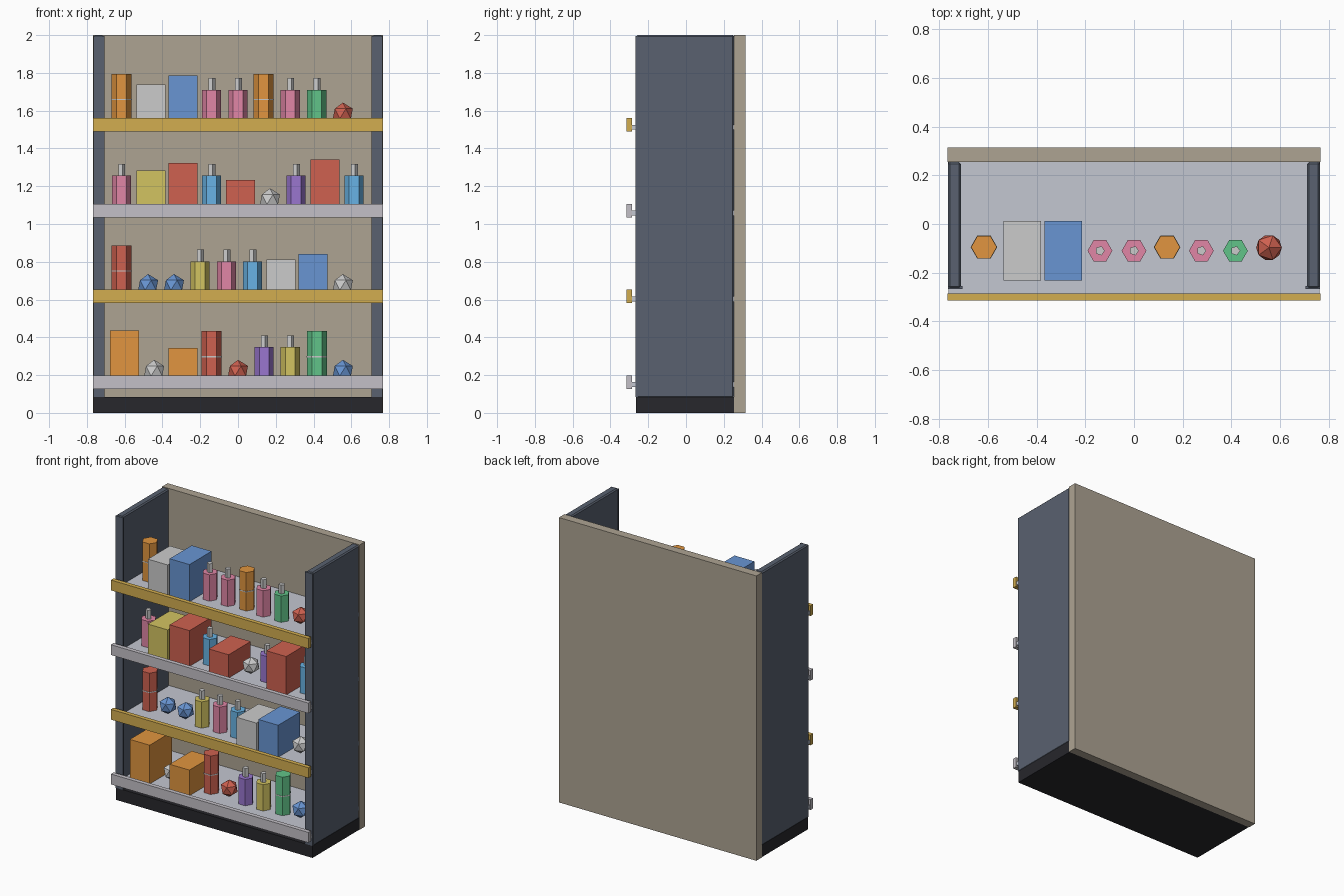
import bpy, bmesh, math

if "Cube" in bpy.data.objects:
    bpy.data.objects.remove(bpy.data.objects["Cube"])

COLORS = {
    "frame": (0.10, 0.12, 0.16), "base": (0.02, 0.02, 0.025), "back": (0.42, 0.37, 0.29),
    "shelf": (0.55, 0.57, 0.64), "gold": (0.65, 0.42, 0.08), "silver": (0.55, 0.53, 0.57),
    "orange": (0.75, 0.30, 0.05), "white": (0.75, 0.75, 0.76), "blue": (0.14, 0.30, 0.65),
    "sky": (0.14, 0.45, 0.78), "pink": (0.75, 0.24, 0.38), "green": (0.12, 0.55, 0.25),
    "red": (0.62, 0.12, 0.08), "yellow": (0.65, 0.55, 0.12), "purple": (0.32, 0.18, 0.62),
}
mats = {}
for key, rgb in COLORS.items():
    mats[key] = bpy.data.materials.new(key)
    mats[key].diffuse_color = (*rgb, 1)


def finish(name, bm, color):
    bmesh.ops.recalc_face_normals(bm, faces=bm.faces)
    me = bpy.data.meshes.new(name)
    bm.to_mesh(me)
    bm.free()
    me.materials.append(mats[color])
    ob = bpy.data.objects.new(name, me)
    bpy.context.collection.objects.link(ob)
    return ob


def box(name, x0, x1, y0, y1, z0, z1, color, bevel=0):
    bm = bmesh.new()
    bmesh.ops.create_cube(bm, size=1)
    for v in bm.verts:
        v.co = ((x0 + x1) / 2 + v.co.x * (x1 - x0),
                (y0 + y1) / 2 + v.co.y * (y1 - y0),
                (z0 + z1) / 2 + v.co.z * (z1 - z0))
    ob = finish(name, bm, color)
    if bevel:
        mod = ob.modifiers.new("chamfer", "BEVEL")
        mod.width, mod.segments = bevel, 1
    return ob


def prism(name, x, y, z0, z1, r, sides, color):
    bm = bmesh.new()
    ring = [bm.verts.new((x + r * math.cos(2 * math.pi * i / sides),
                          y + r * math.sin(2 * math.pi * i / sides), z0)) for i in range(sides)]
    base = bm.faces.new(ring)
    top = bmesh.ops.extrude_face_region(bm, geom=[base], use_keep_orig=True)["geom"]
    bmesh.ops.translate(bm, vec=(0, 0, z1 - z0),
                        verts=[g for g in top if isinstance(g, bmesh.types.BMVert)])
    return finish(name, bm, color)


# Products, each standing on shelf height z
def can(x, z, color):
    prism("can", x, -0.095, z, z + 0.27, 0.053, 6, color)
    prism("can_band", x, -0.095, z + 0.131, z + 0.138, 0.055, 6, "white")


def bottle(x, z, color):
    prism("bottle_body", x, -0.11, z, z + 0.185, 0.051, 6, color)
    prism("bottle_neck", x, -0.11, z + 0.185, z + 0.247, 0.02, 5, "white")


def ball(x, z, color):
    bm = bmesh.new()
    bmesh.ops.create_icosphere(bm, subdivisions=1, radius=0.059)
    bmesh.ops.translate(bm, vec=(x, -0.097, z + 0.059), verts=bm.verts)
    finish("ball", bm, color)


def carton(x, z, color, h):
    box("carton", x - 0.077, x + 0.077, -0.233, 0.012, z, z + h, color)


# Cabinet shell
box("plinth", -0.764, 0.764, -0.265, 0.255, 0, 0.085, "base")
box("back_panel", -0.767, 0.767, 0.255, 0.315, 0, 2, "back")
for s, side in ((-1, "left"), (1, "right")):
    xs = sorted((s * 0.712, s * 0.765))
    box(side + "_panel", *xs, -0.265, 0.255, 0.08, 2, "frame", 0.008)
    xs = sorted((s * 0.706, s * 0.764))
    box(side + "_front_trim", *xs, -0.267, -0.255, 0.085, 1.995, "frame")

# Product rows, bottom to top: kind, x, colour, optional carton height
ROWS = [
    [(carton, -0.60, "orange", 0.272), (ball, -0.444, "white"), (carton, -0.291, "orange", 0.18),
     (can, -0.14, "red"), (ball, 0, "red"), (bottle, 0.138, "purple"),
     (bottle, 0.276, "yellow"), (can, 0.417, "green"), (ball, 0.555, "blue")],
    [(can, -0.617, "red"), (ball, -0.476, "blue"), (ball, -0.339, "blue"),
     (bottle, -0.201, "yellow"), (bottle, -0.061, "pink"), (bottle, 0.077, "sky"),
     (carton, 0.228, "white", 0.195), (carton, 0.398, "blue", 0.225), (ball, 0.555, "white")],
    [(bottle, -0.617, "pink"), (carton, -0.46, "yellow", 0.211), (carton, -0.291, "red", 0.251),
     (bottle, -0.14, "sky"), (carton, 0.013, "red", 0.163), (ball, 0.169, "white"),
     (bottle, 0.307, "purple"), (carton, 0.46, "red", 0.27), (bottle, 0.614, "sky")],
    [(can, -0.617, "orange"), (carton, -0.46, "white", 0.213), (carton, -0.291, "blue", 0.261),
     (bottle, -0.14, "pink"), (bottle, 0, "pink"), (can, 0.136, "orange"),
     (bottle, 0.277, "pink"), (bottle, 0.417, "green"), (ball, 0.555, "red")],
]

# Shelves with front rails
for i, row in enumerate(ROWS):
    z = 0.163 + 0.454 * i
    box("shelf", -0.762, 0.762, -0.286, 0.26, z - 0.026, z, "shelf")
    box("shelf_rail", -0.767, 0.767, -0.315, -0.285, z - 0.036, z + 0.036,
        "gold" if i % 2 else "silver")
    for kind, x, color, *height in row:
        kind(x, z, color, *height)

for m in bpy.data.materials:
    if m.users and not m.is_grease_pencil:
        m.use_nodes = True
        m.node_tree.nodes["Principled BSDF"].inputs["Base Color"].default_value = m.diffuse_color
